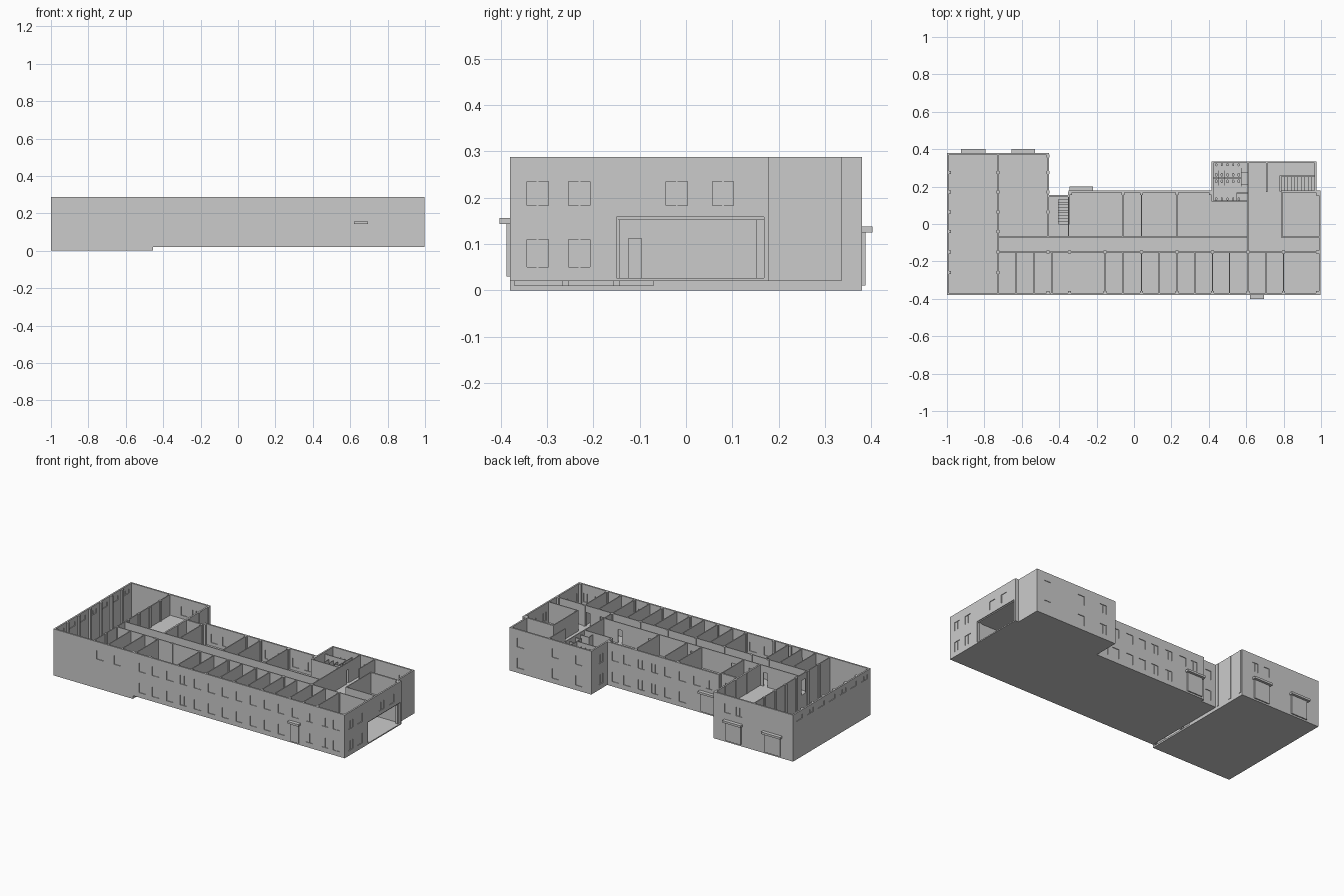
import bpy, bmesh
from mathutils import Matrix

if "Cube" in bpy.data.objects:
    bpy.data.objects.remove(bpy.data.objects["Cube"])

TOP, G, F = 0.288, 0.02, 0.16      # wall top, ground level, upper floor level
T, PT = 0.01, 0.006                # outer wall and partition thickness


def finish(name, bm):
    bmesh.ops.recalc_face_normals(bm, faces=bm.faces)
    me = bpy.data.meshes.new(name)
    bm.to_mesh(me)
    bm.free()
    ob = bpy.data.objects.new(name, me)
    bpy.context.collection.objects.link(ob)
    return ob


def boxes(name, items):
    """One object from boxes (x0, x1, y0, y1, z0, z1)."""
    bm = bmesh.new()
    for x0, x1, y0, y1, z0, z1 in items:
        m = Matrix.Translation(((x0+x1)/2, (y0+y1)/2, (z0+z1)/2)) @ Matrix.Diagonal((x1-x0, y1-y0, z1-z0, 1))
        bmesh.ops.create_cube(bm, size=1, matrix=m)
    return finish(name, bm)


def slab(name, pts, z0, z1):
    bm = bmesh.new()
    f = bm.faces.new([bm.verts.new((x, y, z0)) for x, y in pts])
    r = bmesh.ops.extrude_face_region(bm, geom=[f])
    bmesh.ops.translate(bm, vec=(0, 0, z1-z0), verts=[v for v in r['geom'] if isinstance(v, bmesh.types.BMVert)])
    return finish(name, bm)


def wall(name, axis, pos, a, b, z0=G, z1=TOP, t=T, wins=(), doors=()):
    """Straight wall along an axis with real openings; windows get a set-back pane."""
    holes = list(wins) + list(doors)
    us = sorted({a, b, *[h[0] for h in holes], *[h[1] for h in holes]})
    zs = sorted({z0, z1, *[h[2] for h in holes], *[h[3] for h in holes]})
    nu, nz = len(us)-1, len(zs)-1

    def solid(i, j):
        if not (0 <= i < nu and 0 <= j < nz):
            return False
        u, z = (us[i]+us[i+1])/2, (zs[j]+zs[j+1])/2
        return not any(h[0] < u < h[1] and h[2] < z < h[3] for h in holes)

    def xyz(u, d, z):
        return (u, pos+d, z) if axis == 'x' else (pos+d, u, z)

    bm = bmesh.new()

    def quad(*c):
        bm.faces.new([bm.verts.new(xyz(*p)) for p in c])
    for i in range(nu):
        for j in range(nz):
            if not solid(i, j):
                continue
            u0, u1, w0, w1 = us[i], us[i+1], zs[j], zs[j+1]
            for d in (0, t):
                quad((u0, d, w0), (u1, d, w0), (u1, d, w1), (u0, d, w1))
            for di, u in ((-1, u0), (1, u1)):
                if not solid(i+di, j):
                    quad((u, 0, w0), (u, t, w0), (u, t, w1), (u, 0, w1))
            for dj, w in ((-1, w0), (1, w1)):
                if not solid(i, j+dj):
                    quad((u0, 0, w), (u1, 0, w), (u1, t, w), (u0, t, w))
    bmesh.ops.remove_doubles(bm, verts=bm.verts, dist=1e-5)
    finish(name, bm)
    panes = []
    for u0, u1, w0, w1 in wins:
        um = (u0+u1)/2
        for p, q, d0, d1 in ((u0, u1, .4, .6), (um-.002, um+.002, .25, .75)):
            lo, hi = xyz(p, t*d0, w0), xyz(q, t*d1, w1)
            panes.append((lo[0], hi[0], lo[1], hi[1], w0, w1))
    if panes:
        boxes(name + "_window_panes", panes)


UP, LOW = (.18, .235), (.05, .11)


def win(centres, row, w=.046):
    return [(c-w/2, c+w/2, *row) for c in centres]


# Foundation slabs
slab("main_ground_slab", [(-.455, -.38), (.998, -.38), (.998, .178), (.975, .178), (.975, .335), (.415, .335),
                          (.415, .178), (-.35, .178), (-.35, .155), (-.455, .155)], G, .027)
boxes("hall_wing_ground_slab", [(-1, -.455, -.38, .38, 0, .01)])

# Upper floor with two stair openings; the hall at the left end is double height
boxes("upper_floor", [(x0, x1, y0, y1, F-.008, F) for x0, x1, y0, y1 in (
    (-.725, -.455, -.375, .375), (-.455, .993, -.375, 0), (-.455, -.405, 0, .15), (-.345, .993, 0, .173),
    (.42, .78, .173, .33), (.78, .97, .26, .33))])

# Outer walls
bays = [-.155 + .0957*(i+.5) for i in range(10)]
front = [-.39, -.3, -.2] + bays + [.86, .94]
wall("front_wall", 'x', -.38, -.455, .998, wins=win([-.39]+front[1:], UP) +
     win([c for c in front if not .62 < c < .7], LOW))
wall("hall_wing_front_wall", 'x', -.38, -1, -.455, z0=0, wins=win([-.68, -.56], UP))
high = [-.32 + .106*i for i in range(7)]
wall("hall_left_wall", 'y', -1, -.38, .38, z0=0, wins=win(high, (.235, .262), .06))
wall("hall_wing_back_wall", 'x', .37, -1, -.455, z0=0, wins=win([-.63, -.55], UP, .04))
wall("hall_wing_side_wall", 'y', -.465, -.07, .38, z0=0)
wall("stair_back_wall", 'x', .145, -.455, -.345, wins=win([-.4], UP, .04) + win([-.4], LOW, .04))
back = [-.28, -.2, -.1, 0, .09, .18, .28, .36]
wall("back_wall", 'x', .168, -.35, .415, wins=win(back, UP) + win(back[2:], LOW))
wall("right_back_wall", 'x', .168, .785, .998)
wall("rear_wing_back_wall", 'x', .325, .415, .975, wins=win([.5, .66, .9], UP) + win([.5, .66, .9], LOW))
wall("rear_wing_left_wall", 'y', .415, .12, .335, wins=win([.24], UP, .04) + win([.24], LOW, .04))
wall("rear_wing_right_wall", 'y', .965, .168, .335)
wall("right_wall", 'y', .988, -.38, .178, wins=win([-.32, -.23, -.02, .08], (.183, .235)) + win([-.32, -.23], LOW),
     doors=[(-.15, .17, .027, .158)])

# Entrances: a roof slab over a projecting door box
for n, x0, x1, y, s, z, h in (("hall_left", -.925, -.795, .38, 1, .125, .01), ("hall_right", -.655, -.53, .38, 1, .125, .01),
                              ("back", -.345, -.22, .178, 1, .145, .03), ("front", .62, .695, -.38, -1, .143, .03)):
    ys = sorted((y, y+s*.022))
    yd = sorted((y, y+s*.007))
    boxes(n+"_entrance_canopy", [(x0, x1, ys[0], ys[1], z, z+.013)])
    boxes(n+"_entrance_door", [(x0+.01, x1-.01, yd[0], yd[1], h, z)])

# Corridor walls with room doors on both storeys


def door(centres, storeys=(.027, F)):
    return [(c-.014, c+.014, z, z+.085) for c in centres for z in storeys]


rooms = [-.63, -.535, -.44, -.155, -.06, .04, .135, .23, .325, .42, .51, .61, .705, .80]
wall("corridor_front_wall", 'x', -.153, -.725, .99, t=PT, doors=door([r-.025 for r in rooms]))
wall("corridor_back_wall", 'x', -.072, -.725, .613, t=PT, doors=door([-.5, -.4, -.28, 0, .08, .29, .5]))
wall("corridor_right_wall", 'x', -.072, .787, .99, z0=F, t=PT, doors=door([.83], (F,)))
wall("hall_inner_wall", 'y', -.73, -.375, .375, z0=.01, t=PT, doors=[(-.13, -.09, F, .25)])

# Room partitions on both storeys
for i, x in enumerate(rooms):
    wall(f"front_partition_{i+1}", 'y', x-PT/2, -.37, -.15, t=PT)
for i, (x, y0, y1) in enumerate(((-.35, -.07, .17), (-.06, -.07, .17), (.04, -.07, .17), (.23, -.07, .17),
                                 (.61, -.07, .33), (.71, .17, .33))):
    wall(f"back_partition_{i+1}", 'y', x-PT/2, y0, y1, t=PT, doors=door([.2]) if i == 4 else ())
wall("lobby_upper_partition", 'y', .787, -.07, .17, z0=F, t=PT)
wall("lobby_lower_partition", 'y', .607, -.15, -.07, t=PT, doors=door([-.11], (.027,)))

# Structural columns on the bay grid, full height along the hall
c = .008
grid = [-.345, -.155, .04, .23, .42, .61, .80]
spots = [(x, y) for x in grid for y in (-.367, -.15)] + [(x, .163) for x in (-.34, -.06, .04, .23, .41)]
spots += [(x, y) for x in (-.46,) for y in (-.367, -.15, .065, .17, .275, .363)] + [(.98, y) for y in (-.367, -.15, .16)]
boxes("columns", [(x-c, x+c, y-c, y+c, .02, TOP-.001) for x, y in spots])
boxes("hall_columns", [(x-c, x+c, y-c, y+c, .008, TOP-.001) for x in (-.987, -.727)
                       for y in (-.26, -.15, -.04, .065, .17, .275)])

# Stairs
N = 10
rise = (F-.03)/N
boxes("left_stair", [(-.403, -.353, .145*i/N, .145*(i+1)/N, .027+rise*i, .03+rise*(i+1)) for i in range(N)])
boxes("right_stair", [(.785+.18*i/N, .785+.18*(i+1)/N, .18, .255, .027+rise*i, .03+rise*(i+1)) for i in range(N)])

# Washrooms: dividing wall, stalls, closets and fixtures
H = .275
wall("washroom_front_wall", 'x', .12, .415, .61, t=PT)
items = [(.42, .572, .243, .249, F, H), (.572, .576, .20, .30, F, H), (.572, .61, .272, .276, F, H),
         (.572, .61, .21, .214, F, H), (.548, .552, .123, .168, F, H), (.548, .61, .164, .168, F, H)]
items += [(x-.001, x+.001, y0, y1, F+.005, .25) for x in [.423+.03*i for i in range(6)]
          for y0, y1 in ((.205, .243), (.249, .287))]
boxes("washroom_stalls", items)
bm = bmesh.new()
for i in range(5):
    for y, w, h in ((.263, .007, .018), (.228, .007, .018), (.317, .006, .04), (.134, .006, .04)):
        m = Matrix.Translation((.44+.03*i, y, F+h/2)) @ Matrix.Diagonal((w, w*1.4, h, 1))
        bmesh.ops.create_cone(bm, cap_ends=True, segments=12, radius1=.6, radius2=1, depth=1, matrix=m)
finish("washroom_fixtures", bm)
